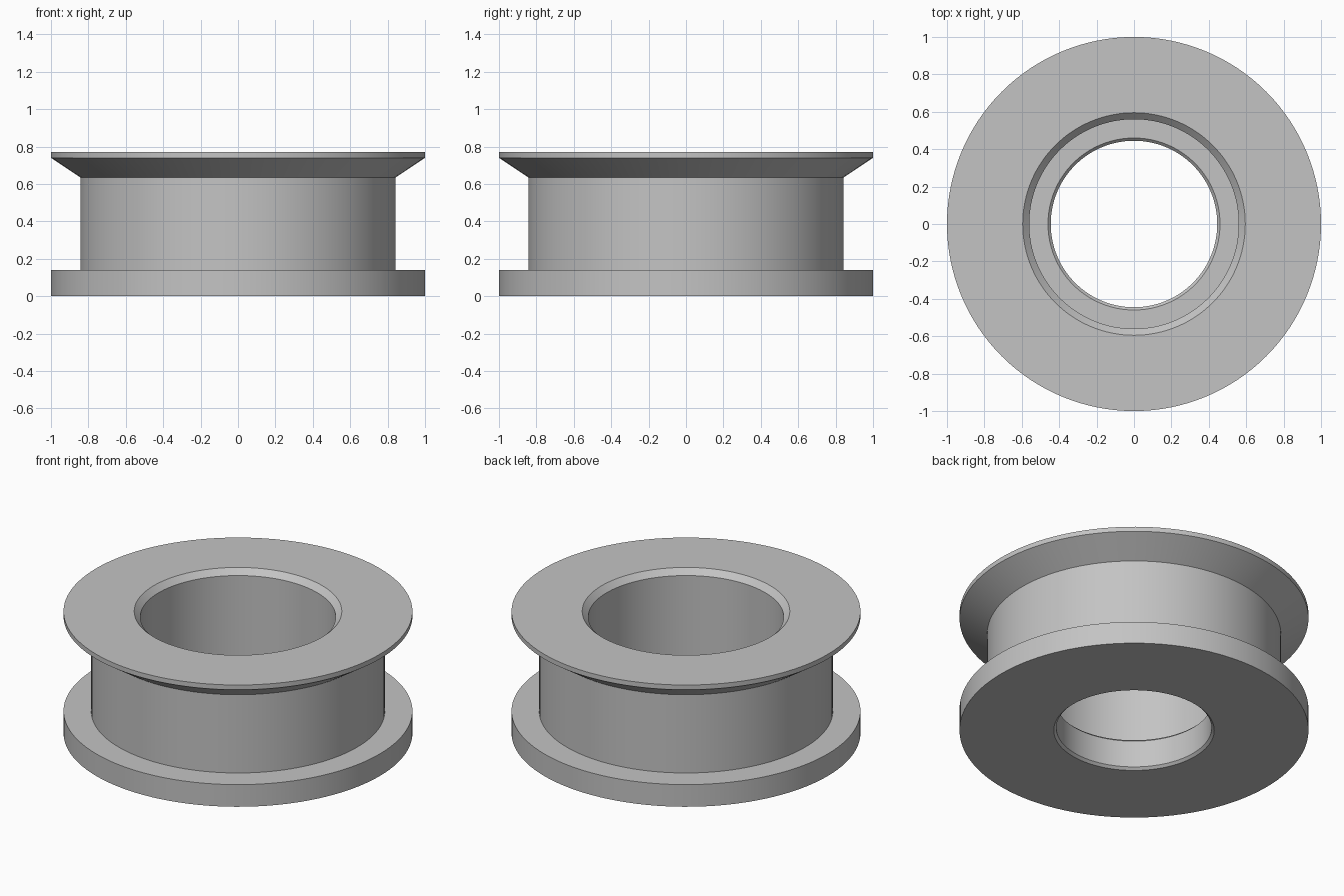
import bpy, bmesh, math

if "Cube" in bpy.data.objects:
    bpy.data.objects.remove(bpy.data.objects["Cube"])

SEGMENTS = 128

# Closed cross-section of the spool wall: (radius, height)
PROFILE = [
    (0.46, 0.0), (1.0, 0.0), (1.0, 0.14),        # lower flange
    (0.842, 0.14), (0.842, 0.635),               # drum
    (1.0, 0.74), (1.0, 0.77),                    # flared upper flange
    (0.595, 0.77), (0.56, 0.735),                # chamfered mouth
    (0.56, 0.20),                                # wide bore
    (0.46, 0.20), (0.445, 0.185), (0.445, 0.015) # shelf and narrow bore
]


def revolve(name, profile, material):
    """Turn a closed profile around the z axis into a solid ring."""
    bm = bmesh.new()
    rings = []
    for i in range(SEGMENTS):
        a = 2 * math.pi * i / SEGMENTS
        rings.append([bm.verts.new((r * math.cos(a), r * math.sin(a), z))
                      for r, z in profile])
    n = len(profile)
    for i in range(SEGMENTS):
        here, there = rings[i], rings[(i + 1) % SEGMENTS]
        for j in range(n):
            k = (j + 1) % n
            bm.faces.new((here[j], there[j], there[k], here[k]))
    bmesh.ops.recalc_face_normals(bm, faces=bm.faces)
    mesh = bpy.data.meshes.new(name)
    bm.to_mesh(mesh)
    bm.free()
    mesh.materials.append(material)
    obj = bpy.data.objects.new(name, mesh)
    bpy.context.collection.objects.link(obj)
    return obj


grey = bpy.data.materials.new("light_grey")
grey.diffuse_color = (0.55, 0.55, 0.55, 1.0)
grey.use_nodes = True
grey.node_tree.nodes["Principled BSDF"].inputs["Base Color"].default_value = grey.diffuse_color

# Flanged spool with a stepped bore
spool = revolve("flanged_spool", PROFILE, grey)
bpy.context.view_layer.objects.active = spool
spool.select_set(True)
bpy.ops.object.shade_smooth_by_angle(angle=math.radians(25))
